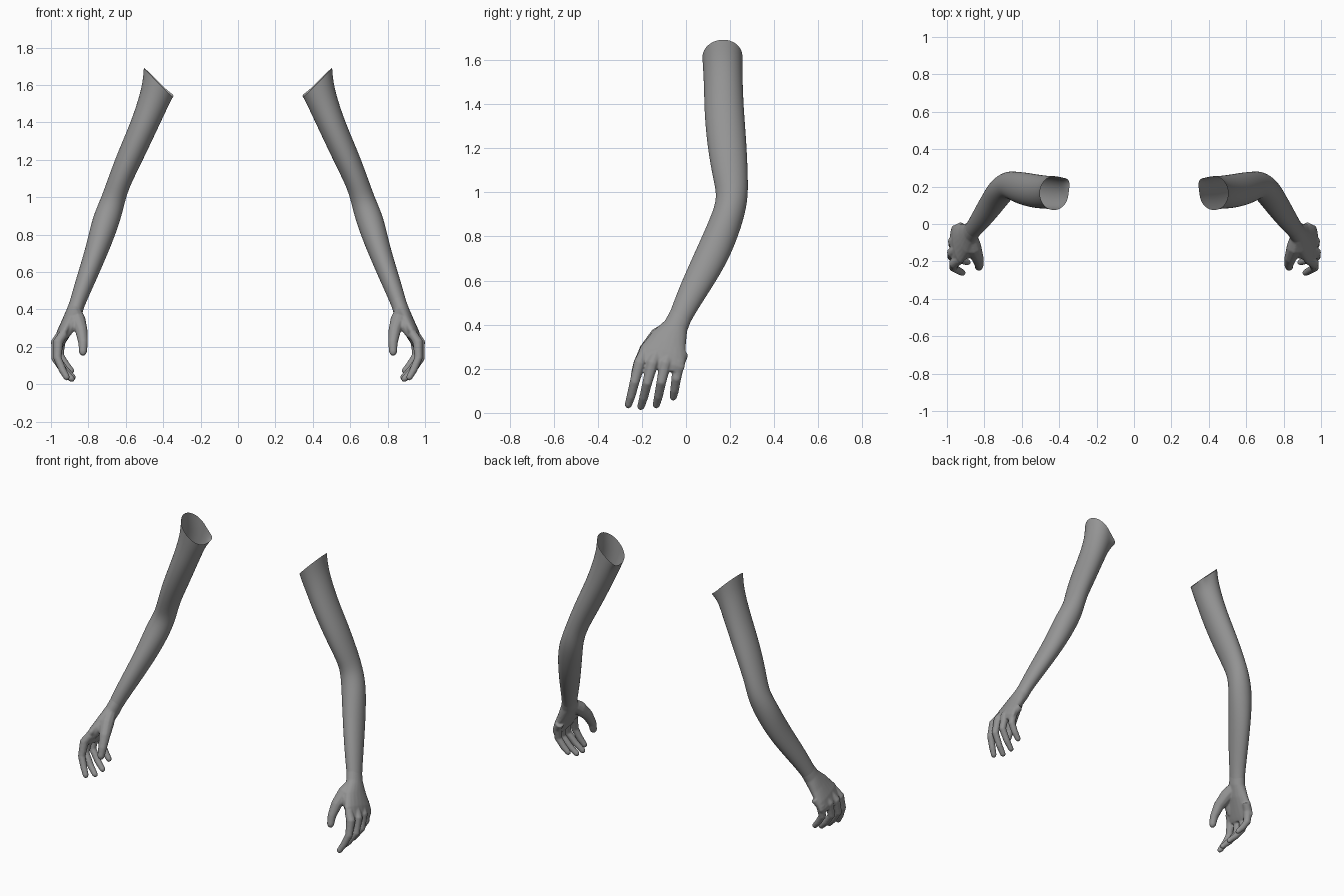
import bpy, bmesh
from math import cos, sin, pi, radians
from mathutils import Vector, Matrix

cube = bpy.data.objects.get("Cube")
if cube:
    bpy.data.objects.remove(cube)

grey = bpy.data.materials.new("neutral_grey")
grey.use_nodes = True
colour = (0.3, 0.3, 0.3, 1)
grey.diffuse_color = colour
grey.node_tree.nodes["Principled BSDF"].inputs["Base Color"].default_value = colour


def loft(bm, rings, sides, cap_start=False, cap_end=False):
    """Skin elliptical rings (centre, radius across, radius deep, slant) along a path."""
    pts = [Vector(r[0]) for r in rings]
    loops = []
    for i, (_, ra, rb, *slant) in enumerate(rings):
        t = (pts[min(i + 1, len(pts) - 1)] - pts[max(i - 1, 0)]).normalized()
        u = t.cross(Vector((0, 1, 0))).normalized()
        if u.x < 0:
            u = -u
        v = u.cross(t).normalized()
        if v.y < 0:
            v = -v
        if slant:
            u = Matrix.Rotation(radians(-slant[0]), 3, 'Y') @ u
        loops.append([bm.verts.new(pts[i] + u * ra * cos(a) + v * rb * sin(a))
                      for a in (2 * pi * k / sides for k in range(sides))])
    for a, b in zip(loops, loops[1:]):
        for k in range(sides):
            n = (k + 1) % sides
            bm.faces.new((a[k], a[n], b[n], b[k]))
    if cap_start:
        bm.faces.new(loops[0][::-1])
    if cap_end:
        bm.faces.new(loops[-1])
    return loops


def digit(bm, points, radii):
    """Finger with a rounded tip."""
    rings = [(p, r * 1.08, r * 1.08) for p, r in zip(points, radii)]
    end, prev = Vector(points[-1]), Vector(points[-2])
    tip = end + (end - prev).normalized() * radii[-1] * 0.8
    rings.append((tip, radii[-1] * 0.6, radii[-1] * 0.6))
    loft(bm, rings, 10, True, True)


def finish(bm, name):
    bmesh.ops.recalc_face_normals(bm, faces=bm.faces)
    mesh = bpy.data.meshes.new(name)
    bm.to_mesh(mesh)
    bm.free()
    mesh.materials.append(grey)
    mesh.shade_smooth()
    obj = bpy.data.objects.new(name, mesh)
    bpy.context.collection.objects.link(obj)
    return obj


# Arm: open, slanted shoulder cut down to the wrist
bm = bmesh.new()
loops = loft(bm, [
    ((0.427, 0.165, 1.615), 0.110, 0.092, 34),
    ((0.440, 0.167, 1.550), 0.092, 0.090, 24),
    ((0.468, 0.170, 1.470), 0.080, 0.089, 10),
    ((0.512, 0.173, 1.360), 0.073, 0.091),
    ((0.585, 0.187, 1.200), 0.070, 0.090),
    ((0.645, 0.203, 1.060), 0.061, 0.079),
    ((0.672, 0.212, 0.970), 0.066, 0.071),
    ((0.708, 0.184, 0.870), 0.075, 0.074),
    ((0.753, 0.122, 0.720), 0.062, 0.079),
    ((0.813, 0.035, 0.560), 0.052, 0.066),
    ((0.850, -0.015, 0.460), 0.044, 0.054),
    ((0.872, -0.043, 0.395), 0.040, 0.050),
], 20)
# Pointed flap at the armpit
for k, reach in ((7, 0.012), (8, 0.035), (9, 0.018)):
    loops[0][k].co += Vector((-0.5, 0.6, -0.15)) * reach
arms = finish(bm, "arms")
sub = arms.modifiers.new("smooth_surface", 'SUBSURF')
sub.levels = sub.render_levels = 2

# Hand: palm, four curled fingers and thumb fused into one skin
bm = bmesh.new()
loft(bm, [
    ((0.850, -0.015, 0.460), 0.041, 0.051),
    ((0.872, -0.045, 0.395), 0.043, 0.056),
    ((0.900, -0.078, 0.335), 0.041, 0.084),
    ((0.935, -0.105, 0.270), 0.036, 0.108),
    ((0.957, -0.116, 0.220), 0.029, 0.112),
    ((0.962, -0.120, 0.195), 0.020, 0.100),
], 20, True, True)
# Each finger: knuckle x and y, tip x, y and z
for kx, ky, tx, ty, tz in ((0.962, -0.210, 0.915, -0.262, 0.035),
                           (0.973, -0.152, 0.888, -0.205, 0.027),
                           (0.968, -0.093, 0.882, -0.135, 0.035),
                           (0.950, -0.033, 0.890, -0.058, 0.070)):
    drop = 0.225 - tz
    digit(bm, [(kx - 0.03, ky + 0.02, 0.27), (kx, ky, 0.225),
               (kx + 0.003, ky + (ty - ky) * 0.45, 0.225 - drop * 0.45),
               (kx + (tx - kx) * 0.5, ky + (ty - ky) * 0.75, 0.225 - drop * 0.78),
               (tx, ty, tz)],
          [0.024, 0.026, 0.021, 0.019, 0.016])
digit(bm, [(0.872, -0.07, 0.385), (0.858, -0.125, 0.345), (0.837, -0.18, 0.285),
           (0.828, -0.215, 0.22), (0.829, -0.23, 0.17)],
      [0.034, 0.040, 0.031, 0.024, 0.020])
# Web between thumb and palm
digit(bm, [(0.86, -0.13, 0.345), (0.895, -0.155, 0.31), (0.93, -0.17, 0.26)],
      [0.03, 0.03, 0.024])
hands = finish(bm, "hands")
remesh = hands.modifiers.new("fuse", 'REMESH')
remesh.mode = 'VOXEL'
remesh.voxel_size = 0.005
remesh.use_smooth_shade = True
relax = hands.modifiers.new("relax", 'SMOOTH')
relax.factor = 0.5
relax.iterations = 6

# Opposite side
for obj in (arms, hands):
    mirror = obj.modifiers.new("other_side", 'MIRROR')
    mirror.use_mirror_merge = False
